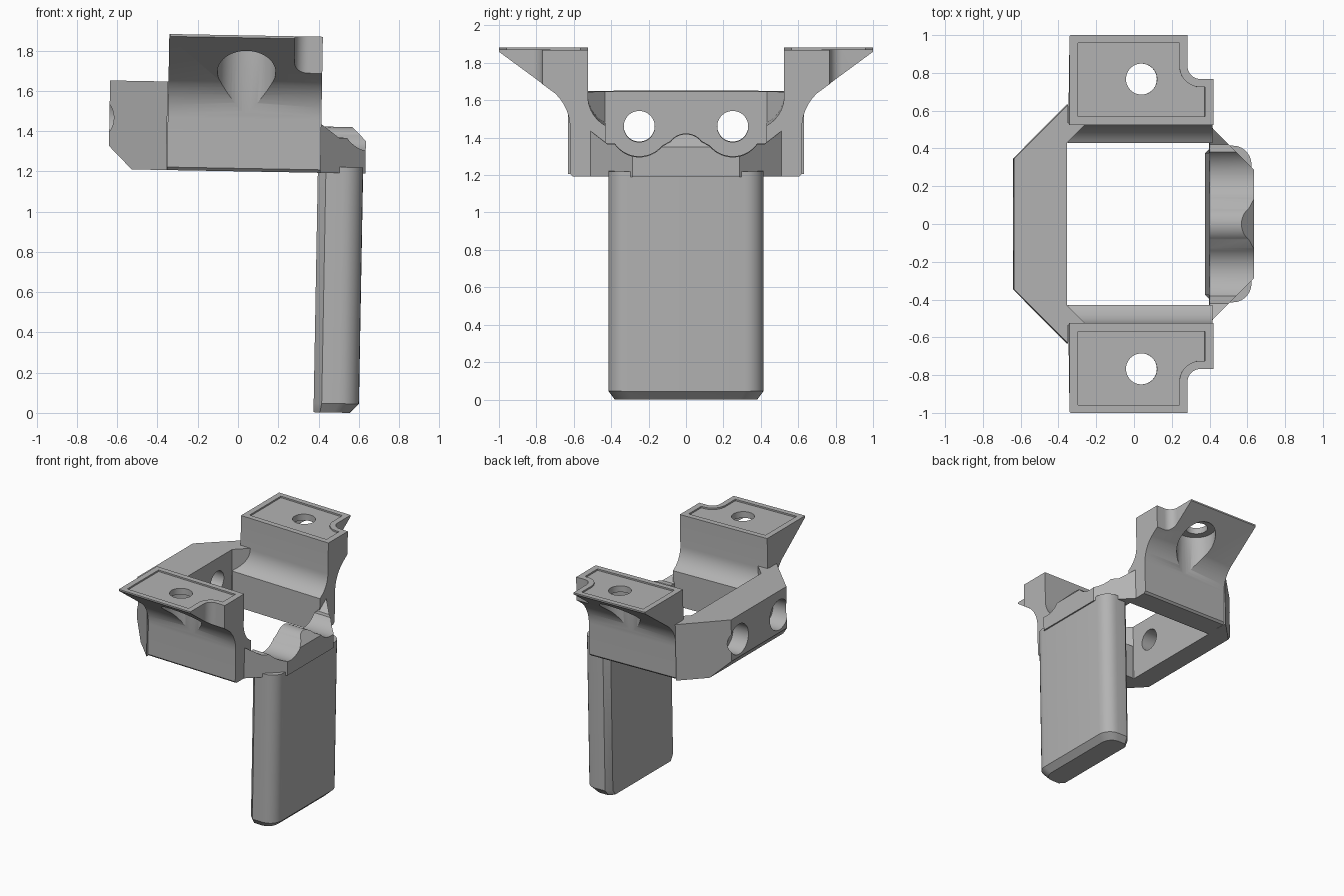
import bpy, bmesh, math

if "Cube" in bpy.data.objects:
    bpy.data.objects.remove(bpy.data.objects["Cube"])

TILT = 0.018          # slight lean of the whole part
BASE, TOP, ARM_TOP = 1.2, 1.876, 1.64
SIDE_X = (-0.375, 0.388)

grey = bpy.data.materials.new("plain grey")
grey.use_nodes = True
grey.diffuse_color = (0.45, 0.45, 0.45, 1)
grey.node_tree.nodes["Principled BSDF"].inputs["Base Color"].default_value = (0.45, 0.45, 0.45, 1)

PLACE = {
    "X": lambda a, b, t: (t, a, b),
    "Y": lambda a, b, t: (a, t, b),
    "Z": lambda a, b, t: (a, b, t),
}


def loft(name, sections):
    """Solid skinned through matching rings of 3D points."""
    bm = bmesh.new()
    rings = [[bm.verts.new(p) for p in ring] for ring in sections]
    for low, high in zip(rings, rings[1:]):
        for i in range(len(low)):
            j = (i + 1) % len(low)
            bm.faces.new((low[i], low[j], high[j], high[i]))
    bm.faces.new(rings[0])
    bm.faces.new(rings[-1])
    bmesh.ops.recalc_face_normals(bm, faces=bm.faces)
    mesh = bpy.data.meshes.new(name)
    bm.to_mesh(mesh)
    bm.free()
    mesh.materials.append(grey)
    obj = bpy.data.objects.new(name, mesh)
    bpy.context.collection.objects.link(obj)
    return obj


def prism(name, outline, axis, lo, hi):
    return loft(name, [[PLACE[axis](a, b, t) for a, b in outline] for t in (lo, hi)])


def arc(cx, cy, r, start=0, end=360, n=48):
    closed = end - start == 360
    steps = n if closed else n + 1
    angles = [math.radians(start + (end - start) * i / n) for i in range(steps)]
    return [(cx + r * math.cos(t), cy + r * math.sin(t)) for t in angles]


def combine(obj, tool, operation="DIFFERENCE"):
    mod = obj.modifiers.new("shape", "BOOLEAN")
    mod.operation, mod.object, mod.solver = operation, tool, "EXACT"
    graph = bpy.context.evaluated_depsgraph_get()
    mesh = bpy.data.meshes.new_from_object(obj.evaluated_get(graph))
    obj.modifiers.clear()
    obj.data = mesh
    bpy.data.objects.remove(tool)


def finish(obj):
    obj.rotation_euler.y = TILT
    bpy.ops.object.select_all(action="DESELECT")
    obj.select_set(True)
    bpy.context.view_layer.objects.active = obj
    bpy.ops.object.shade_smooth_by_angle(angle=math.radians(25))


def bracket(name, s):
    """Side wall flaring out into a flat mounting pad; s is the side sign."""
    def flip(pts):
        return [(x, y * s) for x, y in pts]

    outer = [(0.605, BASE), (0.62, BASE + 0.015), (0.62, 1.46)]
    outer += arc(0.87, 1.46, 0.25, 180, 132, 10)[1:]
    outer += [(1.0, TOP - 0.012), (1.0, TOP)]
    inner = [(0.525, TOP), (0.525, 1.63)]
    inner += arc(0.345, 1.63, 0.18, 0, -62, 10)[1:] + [(0.43, BASE)]
    wall = prism(name, [(y * s, z) for y, z in outer + inner], "X", *SIDE_X)

    # corner notch with a rounded inside corner
    notch = [(0.25, 1.2)] + arc(0.317, 0.835, 0.067, 180, 270, 10) + [(0.6, 0.768), (0.6, 1.2)]
    combine(wall, prism("notch", flip(notch), "Z", 1.5, 2.1))
    # small trimmed outer corner
    corner = [(-0.4, 0.97), (-0.34, 1.03), (-0.4, 1.03)]
    combine(wall, prism("corner", flip(corner), "Z", 1.5, 2.1))
    # shallow recess in the pad
    recess = [(-0.33, 0.568), (-0.33, 0.958), (0.207, 0.958)]
    recess += arc(0.317, 0.835, 0.11, 180, 270, 10) + [(0.341, 0.725), (0.341, 0.568)]
    combine(wall, prism("recess", flip(recess), "Z", TOP - 0.012, 2.1))
    # screw hole and the wide clearance below it
    combine(wall, prism("screw", arc(0.006, 0.767 * s, 0.082), "Z", 1.3, 2.1))
    combine(wall, prism("clearance", arc(0.012, 0.767 * s, 0.145), "Z", 1.3, 1.815))
    finish(wall)


def mirrored(half):
    """Close an outline given as its +second-axis or +first-axis half."""
    return half


bracket("back_bracket", 1)
bracket("front_bracket", -1)

# Angled arm joining both brackets
half = [(-0.665, 0.345), (-0.378, 0.632), (-0.378, 0.535), (-0.28, 0.535), (-0.383, 0.432)]
arm = prism("cross_arm", half + [(x, -y) for x, y in reversed(half)], "Z", BASE, ARM_TOP)
combine(arm, prism("under", [(-0.75, 1.4), (-0.75, 1.1), (-0.45, 1.1)], "Y", -1, 1))
for y in (-0.25, 0.25):
    combine(arm, prism("bolt", arc(y, 1.453, 0.083), "X", -1, 0))
    combine(arm, prism("bolt_head", arc(y, 1.453, 0.117), "X", -1, -0.53))
finish(arm)

# Scalloped bar on the opposite side
crest = [(0.52, 1.45), (0.42, 1.375)] + arc(0.25, 1.468, 0.16, -35, -140, 16)
crest += arc(0, 1.325, 0.105, 38, 90, 8)
saddle = crest + [(-y, z) for y, z in reversed(crest[:-1])]
bar = prism("scalloped_bar", [(0.52, BASE)] + saddle + [(-0.52, BASE)], "X", 0.375, 0.7)
plan = [(0.35, 0.51), (0.388, 0.51), (0.611, 0.287)]
plan += [(x, -y) for x, y in reversed(plan)]
combine(bar, prism("plan", plan, "Z", 1, 2), "INTERSECT")
combine(bar, prism("edge", [(0.49, 1.483), (0.65, 1.323), (0.65, 1.483)], "Y", -0.27, 0.27))
finish(bar)

# Long leg with eased corners and a chamfered foot
side = [(0.375, 0.375), (0.415, 0.415), (0.5, 0.415)] + arc(0.5, 0.315, 0.1, 75, 0, 6)
section = side + [(x, -y) for x, y in reversed(side)]
foot = [(0.375 + (x - 0.375) * 0.8, y * 0.92) for x, y in section]
leg = loft("leg", [
    [(x, y, 0.01) for x, y in foot],
    [(x, y, 0.055) for x, y in section],
    [(x, y, BASE + 0.03) for x, y in section],
])
finish(leg)
